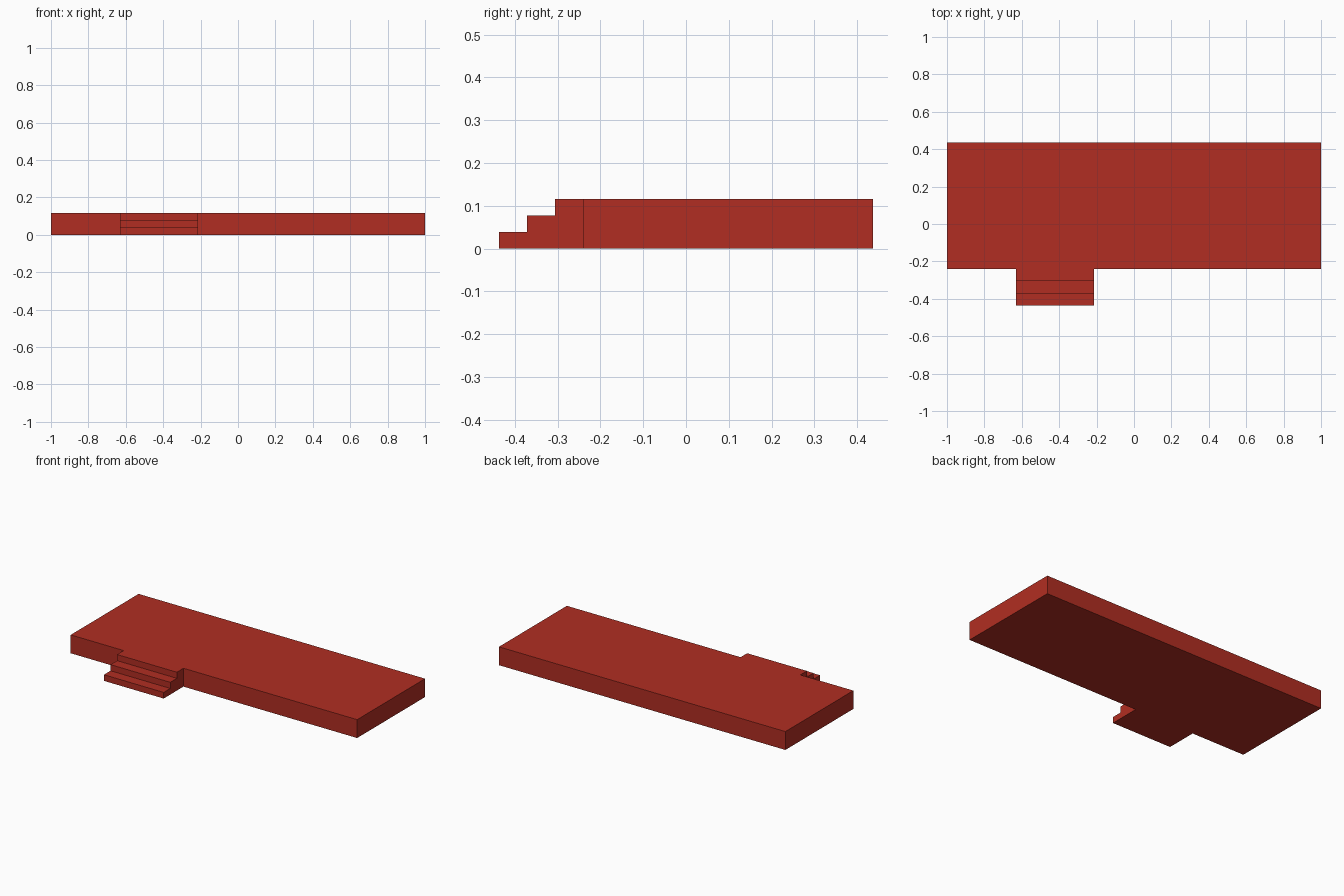
import bpy, bmesh

if "Cube" in bpy.data.objects:
    bpy.data.objects.remove(bpy.data.objects["Cube"])

H = 0.116                    # platform height
FRONT, BACK = -0.24, 0.437   # platform depth range
X0, X1 = -0.63, -0.213       # stair width range
STEPS, NOSE = 3, -0.437      # stair count and front edge
RUN = (FRONT - NOSE) / STEPS

mat = bpy.data.materials.new("brick red")
mat.diffuse_color = (0.44, 0.027, 0.016, 1)
mat.use_nodes = True
mat.node_tree.nodes["Principled BSDF"].inputs["Base Color"].default_value = mat.diffuse_color

bm = bmesh.new()


def face(points):
    bm.faces.new([bm.verts.new(p) for p in points])


def plan(stair_front, z):
    # platform outline with the stair projecting from its front
    outline = [(-1, FRONT), (X0, FRONT), (X0, stair_front), (X1, stair_front),
               (X1, FRONT), (1, FRONT), (1, BACK), (-1, BACK)]
    face([(x, y, z) for x, y in outline])


def wall(a, b):
    face([(*a, 0), (*b, 0), (*b, H), (*a, H)])


# platform top (including the landing) and underside (including all steps)
plan(FRONT - RUN, H)
plan(NOSE, 0)

# platform walls, open where the stair joins
corners = [(X1, FRONT), (1, FRONT), (1, BACK), (-1, BACK), (-1, FRONT), (X0, FRONT)]
for a, b in zip(corners, corners[1:]):
    wall(a, b)

# stair profile: risers and treads up to the landing edge
profile = [(NOSE, 0)]
for i in range(STEPS):
    y = NOSE + i * RUN
    profile.append((y, H * (i + 1) / STEPS))
    if i < STEPS - 1:
        profile.append((y + RUN, H * (i + 1) / STEPS))
for (ya, za), (yb, zb) in zip(profile, profile[1:]):
    face([(X0, ya, za), (X1, ya, za), (X1, yb, zb), (X0, yb, zb)])

# stepped stair sides
side = profile + [(FRONT, H), (FRONT, 0)]
for x in (X0, X1):
    face([(x, y, z) for y, z in side])

bmesh.ops.remove_doubles(bm, verts=bm.verts, dist=1e-4)
bmesh.ops.recalc_face_normals(bm, faces=bm.faces)
mesh = bpy.data.meshes.new("platform_with_steps")
bm.to_mesh(mesh)
bm.free()
mesh.materials.append(mat)
obj = bpy.data.objects.new("platform_with_steps", mesh)
bpy.context.collection.objects.link(obj)
